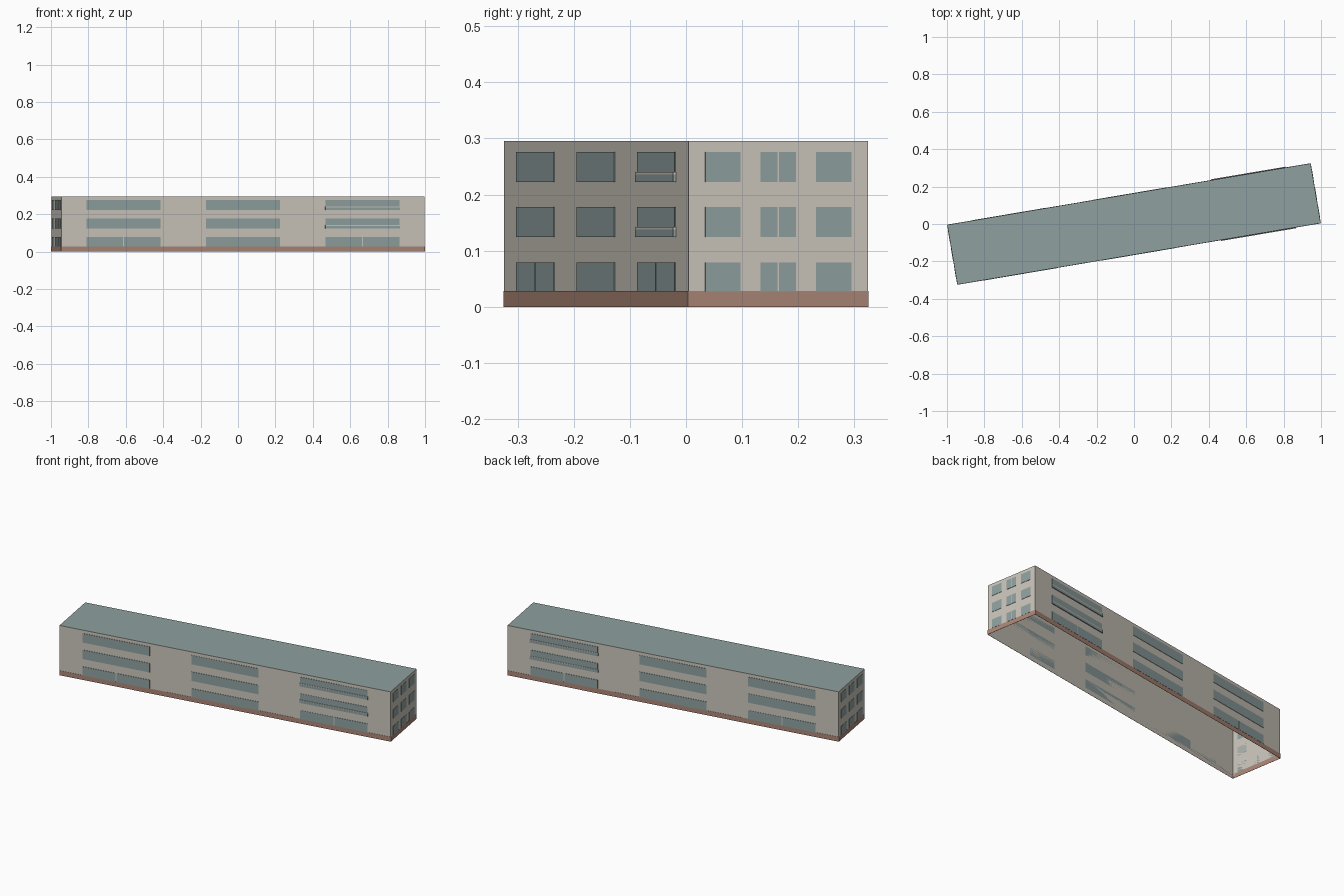
import bpy, bmesh, math
from mathutils import Matrix, Vector

if "Cube" in bpy.data.objects:
    bpy.data.objects.remove(bpy.data.objects["Cube"], do_unlink=True)

LENGTH, WIDTH, HEIGHT = 1.970, 0.324, 0.295
BASE_TOP = 0.028
TURN = Matrix.Rotation(math.radians(9.6), 4, 'Z')


def material(name, srgb):
    color = [((c / 255 + 0.055) / 1.055) ** 2.4 for c in srgb] + [1]
    mat = bpy.data.materials.new(name)
    mat.use_nodes = True
    mat.diffuse_color = color
    mat.node_tree.nodes["Principled BSDF"].inputs["Base Color"].default_value = color
    return mat


WALL = material("warm beige plaster", (203, 197, 187))
SLATE = material("grey teal", (143, 160, 160))
BRICK = material("brick brown", (171, 134, 118))


def finish(name, bm, *mats):
    mesh = bpy.data.meshes.new(name)
    bm.to_mesh(mesh)
    bm.free()
    for m in mats:
        mesh.materials.append(m)
    obj = bpy.data.objects.new(name, mesh)
    obj.matrix_world = TURN
    bpy.context.collection.objects.link(obj)


def plates(name, mat, side, rects, depth):
    """Thin boxes on one wall; u runs along the wall from its centre."""
    bm = bmesh.new()
    long_wall = side in ("front", "back")
    out = -1 if side in ("front", "right") else 1
    half = (WIDTH if long_wall else LENGTH) / 2
    for u0, u1, z0, z1 in rects:
        u, z = (u0 + u1) / 2, (z0 + z1) / 2
        n = out * (half + depth / 2)
        if long_wall:
            center, size = (u, n, z), (u1 - u0, depth, z1 - z0)
        else:
            center, size = (n, u, z), (depth, u1 - u0, z1 - z0)
        bmesh.ops.create_cube(bm, size=1, matrix=Matrix.Translation(Vector(center))
                              @ Matrix.Diagonal((*size, 1)))
    finish(name, bm, mat)


def split(u, half, gap, z0, z1):
    return [(u - half, u - gap, z0, z1), (u + gap, u + half, z0, z1)]


# Shell: four walls and flat roof, open underneath
shell = bmesh.new()
bmesh.ops.create_cube(shell, size=1, matrix=Matrix.Translation((0, 0, HEIGHT / 2))
                      @ Matrix.Diagonal((LENGTH, WIDTH, HEIGHT, 1)))
shell.normal_update()
bmesh.ops.delete(shell, geom=[f for f in shell.faces if f.normal.z < -0.5],
                 context='FACES_ONLY')
for f in shell.faces:
    f.material_index = int(f.normal.z > 0.5)
finish("walls_and_roof", shell, WALL, SLATE)

ROWS = [(0.027, 0.079), (0.124, 0.178), (0.222, 0.276)]

# Long walls: three window bands per floor, balconies on one end column
for side in ("front", "back"):
    h = LENGTH / 2
    plates(side + "_plinth", BRICK, side, [(-h, h, 0, BASE_TOP)], 0.001)
    panes, panels, rails = [], [], []
    for col in (-1, 0, 1):
        u = col * 0.648
        for floor, (z0, z1) in enumerate(ROWS):
            if floor == 0 and col:
                panes += split(u, 0.2, 0.003, z0, z1)
            elif floor and col == 1:
                panes.append((u - 0.2, u + 0.2, z0 + 0.018, z1))
                panels.append((u - 0.203, u + 0.203, z0, z0 + 0.014))
                rails.append((u - 0.203, u + 0.203, z0 + 0.014, z0 + 0.018))
            else:
                panes.append((u - 0.2, u + 0.2, z0, z1))
    plates(side + "_windows", SLATE, side, panes, 0.002)
    plates(side + "_balcony_panels", SLATE, side, panels, 0.005)
    plates(side + "_balcony_rails", WALL, side, rails, 0.005)

# End walls: three windows per floor, the middle one in two halves
for side in ("left", "right"):
    h = WIDTH / 2
    plates(side + "_plinth", BRICK, side, [(-h, h, 0, BASE_TOP)], 0.001)
    panes = []
    for z0, z1 in ROWS:
        panes += [(u - 0.032, u + 0.032, z0, z1) for u in (-0.1, 0.1)]
        panes += split(0, 0.032, 0.0015, z0, z1)
    plates(side + "_windows", SLATE, side, panes, 0.002)
